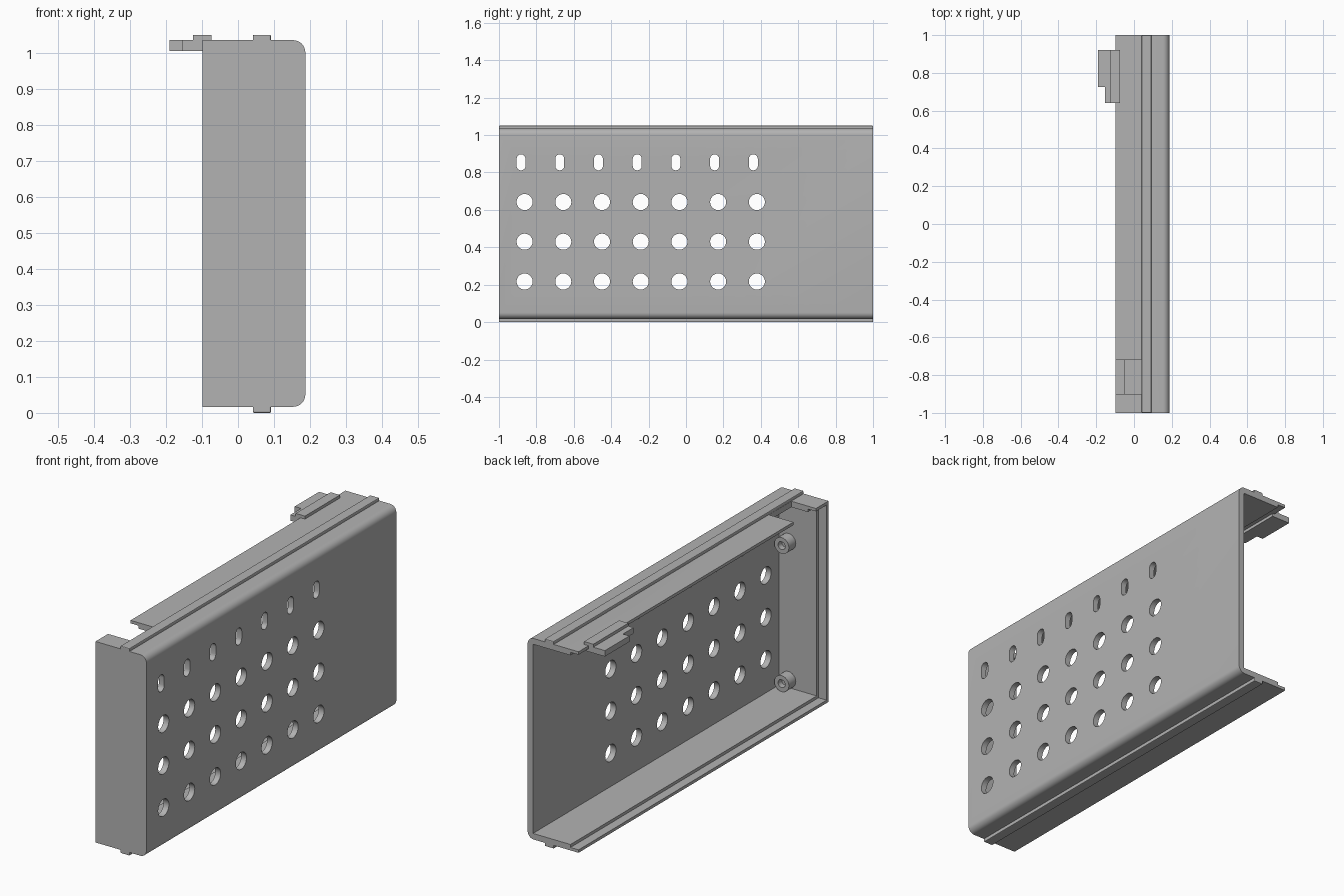
import bpy, bmesh
from math import cos, sin, pi, radians
from mathutils import Matrix

cube = bpy.data.objects.get("Cube")
if cube:
    bpy.data.objects.remove(cube, do_unlink=True)

grey = bpy.data.materials.new("light grey")
grey.use_nodes = True
COLOR = (0.45, 0.45, 0.45, 1)
grey.diffuse_color = COLOR
grey.node_tree.nodes["Principled BSDF"].inputs["Base Color"].default_value = COLOR

LEFT, RIGHT, LOW, HIGH = -0.098, 0.187, 0.017, 1.035
WALL, LIP = 0.03, 0.015


def prism(bm, points, a, b, axis):
    """Extrude a 2D outline from a to b along x, y or z."""
    def place(p, t):
        u, v = p
        return {"x": (t, u, v), "y": (u, t, v), "z": (u, v, t)}[axis]
    face = bm.faces.new([bm.verts.new(place(p, a)) for p in points])
    ext = bmesh.ops.extrude_face_region(bm, geom=[face])
    move = [0, 0, 0]
    move["xyz".index(axis)] = b - a
    verts = [g for g in ext["geom"] if isinstance(g, bmesh.types.BMVert)]
    bmesh.ops.translate(bm, verts=verts, vec=move)


def box(bm, x0, x1, y0, y1, z0, z1):
    prism(bm, [(x0, y0), (x1, y0), (x1, y1), (x0, y1)], z0, z1, "z")


def arc(cx, cy, r, start, end, n):
    steps = [radians(start + (end - start) * i / n) for i in range(n + 1)]
    return [(cx + r * cos(t), cy + r * sin(t)) for t in steps]


def make(name, bm):
    bmesh.ops.recalc_face_normals(bm, faces=bm.faces)
    mesh = bpy.data.meshes.new(name)
    bm.to_mesh(mesh)
    bm.free()
    mesh.materials.append(grey)
    obj = bpy.data.objects.new(name, mesh)
    bpy.context.collection.objects.link(obj)
    return obj


def cut(obj, bm):
    """Subtract a temporary solid from an object."""
    tool = make("cutter", bm)
    tool.hide_render = True
    mod = obj.modifiers.new("cut", "BOOLEAN")
    mod.operation, mod.solver, mod.object = "DIFFERENCE", "EXACT", tool
    graph = bpy.context.evaluated_depsgraph_get()
    mesh = bpy.data.meshes.new_from_object(obj.evaluated_get(graph))
    obj.modifiers.clear()
    obj.data = mesh
    bpy.data.objects.remove(tool, do_unlink=True)


def smooth(obj):
    bpy.ops.object.select_all(action="DESELECT")
    obj.select_set(True)
    bpy.context.view_layer.objects.active = obj
    bpy.ops.object.shade_smooth_by_angle(angle=radians(30))


# Housing: solid block with two rounded long edges
R = 0.034
outline = [(LEFT, LOW)]
outline += arc(RIGHT - R, LOW + R, R, -90, 0, 8)
outline += arc(RIGHT - R, HIGH - R, R, 0, 90, 8)
outline += [(LEFT, HIGH)]
bm = bmesh.new()
prism(bm, outline, -1, 1, "y")
housing = make("housing", bm)

# Cavity, open at the back and on one side
bm = bmesh.new()
box(bm, -0.5, RIGHT - WALL, -1 + WALL, 1.5, LOW + WALL, HIGH - WALL)
cut(housing, bm)

# Thinner lip around the open side
bm = bmesh.new()
box(bm, -0.5, -0.053, -1 + LIP, 1.5, LOW + LIP, HIGH - LIP)
cut(housing, bm)

# Notch in the top flange
bm = bmesh.new()
box(bm, -0.5, 0.04, -0.9, -0.72, 0.9, 1.2)
cut(housing, bm)

# Ventilation holes and slots
bm = bmesh.new()
for i in range(7):
    y = -0.863 + 0.207 * i
    for z in (0.217, 0.43, 0.642):
        prism(bm, arc(y, z, 0.043, 0, 345, 23), 0.1, 0.3, "x")
    y -= 0.019
    slot = arc(y, 0.873, 0.024, 0, 180, 8) + arc(y, 0.835, 0.024, 180, 360, 8)
    prism(bm, slot, 0.1, 0.3, "x")
cut(housing, bm)
smooth(housing)

# Guide rails along top and bottom
for name, z0, z1 in (("top_rail", HIGH - 0.01, 1.05), ("bottom_rail", 0.0, LOW + 0.01)):
    bm = bmesh.new()
    box(bm, 0.041, 0.092, -1, 1, z0, z1)
    rail = make(name, bm)
    bevel = rail.modifiers.new("edge", "BEVEL")
    bevel.width, bevel.segments = 0.004, 2

# Side latch with a stepped tongue and a cap plate
bm = bmesh.new()
tongue = [(LEFT + 0.01, 0.64), (LEFT + 0.01, 0.92), (-0.19, 0.92),
          (-0.19, 0.725), (-0.154, 0.725), (-0.154, 0.64)]
prism(bm, tongue, HIGH - WALL, HIGH, "z")
make("latch_tongue", bm)
bm = bmesh.new()
box(bm, -0.125, -0.073, 0.64, 0.92, HIGH - 0.005, 1.05)
make("latch_cap", bm)

# Hollow pegs on the inside of the front wall
for name, z in (("lower_peg", 0.088), ("upper_peg", 0.787)):
    bm = bmesh.new()
    prism(bm, arc(0.105, z, 0.041, 0, 345, 23), -0.98, -0.915, "y")
    peg = make(name, bm)
    bm = bmesh.new()
    prism(bm, arc(0.105, z, 0.02, 0, 340, 17), -0.945, -0.8, "y")
    cut(peg, bm)
    smooth(peg)
